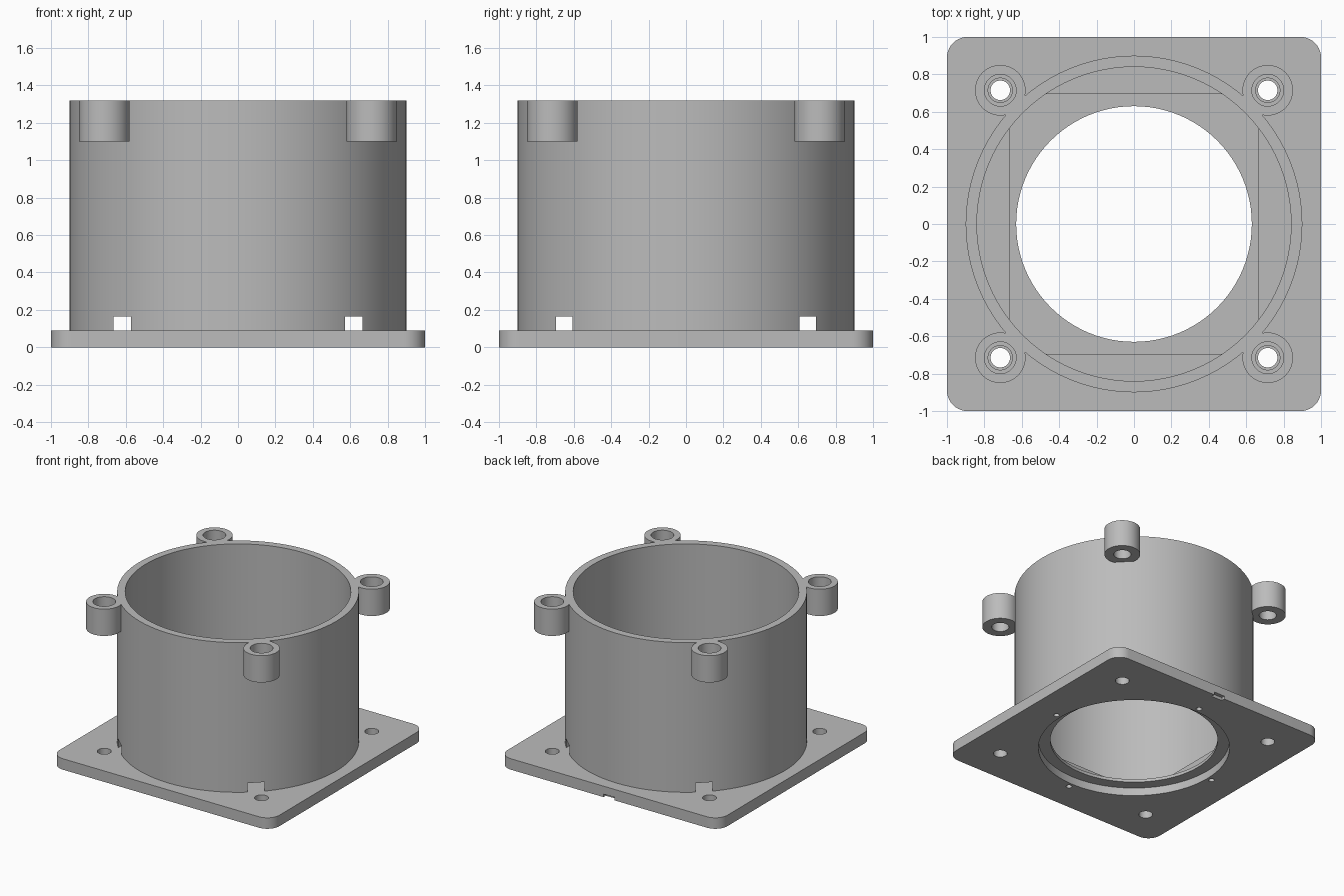
import bpy, bmesh, math
from mathutils import Matrix

if "Cube" in bpy.data.objects:
    bpy.data.objects.remove(bpy.data.objects["Cube"], do_unlink=True)

GREY = (0.5, 0.5, 0.5, 1)
grey = bpy.data.materials.new("plain_grey")
grey.use_nodes = True
grey.diffuse_color = GREY
grey.node_tree.nodes["Principled BSDF"].inputs["Base Color"].default_value = GREY

PLATE_TOP, FLOOR_TOP, TOP = 0.09, 0.165, 1.32
OUTER, INNER, BOLT = 0.9, 0.84, 0.715
CORNERS = [(sx * BOLT, sy * BOLT) for sx in (-1, 1) for sy in (-1, 1)]


def make(name, bm):
    mesh = bpy.data.meshes.new(name)
    bmesh.ops.recalc_face_normals(bm, faces=bm.faces)
    bm.to_mesh(mesh)
    bm.free()
    mesh.materials.append(grey)
    obj = bpy.data.objects.new(name, mesh)
    bpy.context.collection.objects.link(obj)
    return obj


def cylinder(name, x, y, r, z0, z1, seg=48):
    bm = bmesh.new()
    bmesh.ops.create_cone(bm, cap_ends=True, segments=seg, radius1=r, radius2=r,
                          depth=z1 - z0, matrix=Matrix.Translation((x, y, (z0 + z1) / 2)))
    return make(name, bm)


def box(name, x, y, width, length, z0, z1, corner=0):
    bm = bmesh.new()
    size = Matrix.Diagonal((width, length, z1 - z0, 1))
    bmesh.ops.create_cube(bm, size=1, matrix=Matrix.Translation((x, y, (z0 + z1) / 2)) @ size)
    if corner:
        upright = [e for e in bm.edges if abs(e.verts[0].co.z - e.verts[1].co.z) > 0.01]
        bmesh.ops.bevel(bm, geom=upright, offset=corner, segments=10,
                        profile=0.5, affect='EDGES')
    return make(name, bm)


def lathe(name, x, y, profile, seg):
    """Closed (radius, z) profile spun about an upright axis."""
    bm = bmesh.new()
    rings = []
    for i in range(seg):
        a = math.tau * i / seg
        rings.append([bm.verts.new((x + r * math.cos(a), y + r * math.sin(a), z))
                      for r, z in profile])
    n = len(profile)
    for i in range(seg):
        a, b = rings[i], rings[(i + 1) % seg]
        for j in range(n):
            k = (j + 1) % n
            bm.faces.new((a[j], b[j], b[k], a[k]))
    return make(name, bm)


def cut(obj, cutter):
    mod = obj.modifiers.new("cut", 'BOOLEAN')
    mod.operation, mod.solver, mod.object = 'DIFFERENCE', 'EXACT', cutter
    bpy.context.view_layer.objects.active = obj
    bpy.ops.object.modifier_apply(modifier=mod.name)
    bpy.data.objects.remove(cutter, do_unlink=True)


# Base plate: central opening, underside recess, bolt holes, pin holes, edge notch
plate = box("base_plate", 0, 0, 2, 2, 0, PLATE_TOP, corner=0.11)
cut(plate, cylinder("opening_cutter", 0, 0, 0.63, -0.1, 0.2, 96))
cut(plate, cylinder("recess_cutter", 0, 0, 0.72, -0.1, 0.065, 96))
for x, y in CORNERS:
    cut(plate, cylinder("bolt_cutter", x, y, 0.052, -0.1, 0.2, 32))
for x, y in ((0.762, 0), (-0.762, 0), (0, 0.762), (0, -0.762)):
    cut(plate, cylinder("pin_cutter", x, y, 0.022, -0.1, 0.2, 24))
cut(plate, box("notch_cutter", 0, 1, 0.1, 0.06, -0.1, 0.025))

# Barrel foot: solid disc with a rectangular pocket breaking out at its corners
foot = cylinder("barrel_foot", 0, 0, OUTER, PLATE_TOP, FLOOR_TOP, 96)
cut(foot, box("pocket_cutter", 0, 0, 1.33, 1.39, 0, 0.3))

# Barrel wall
barrel = lathe("barrel_wall", 0, 0, [(OUTER, FLOOR_TOP), (OUTER, TOP),
                                     (INNER, TOP), (INNER, FLOOR_TOP)], 96)

# Screw bosses with stepped bores
bosses = [lathe("screw_boss", x, y, [(0.135, 1.1), (0.135, TOP), (0.085, TOP),
                                     (0.085, 1.18), (0.065, 1.18), (0.065, 1.1)], 48)
          for x, y in CORNERS]

# Smooth the round walls while keeping edges crisp
bpy.ops.object.select_all(action='DESELECT')
for obj in [plate, foot, barrel] + bosses:
    obj.select_set(True)
    bpy.context.view_layer.objects.active = obj
bpy.ops.object.shade_smooth_by_angle(angle=math.radians(30))
